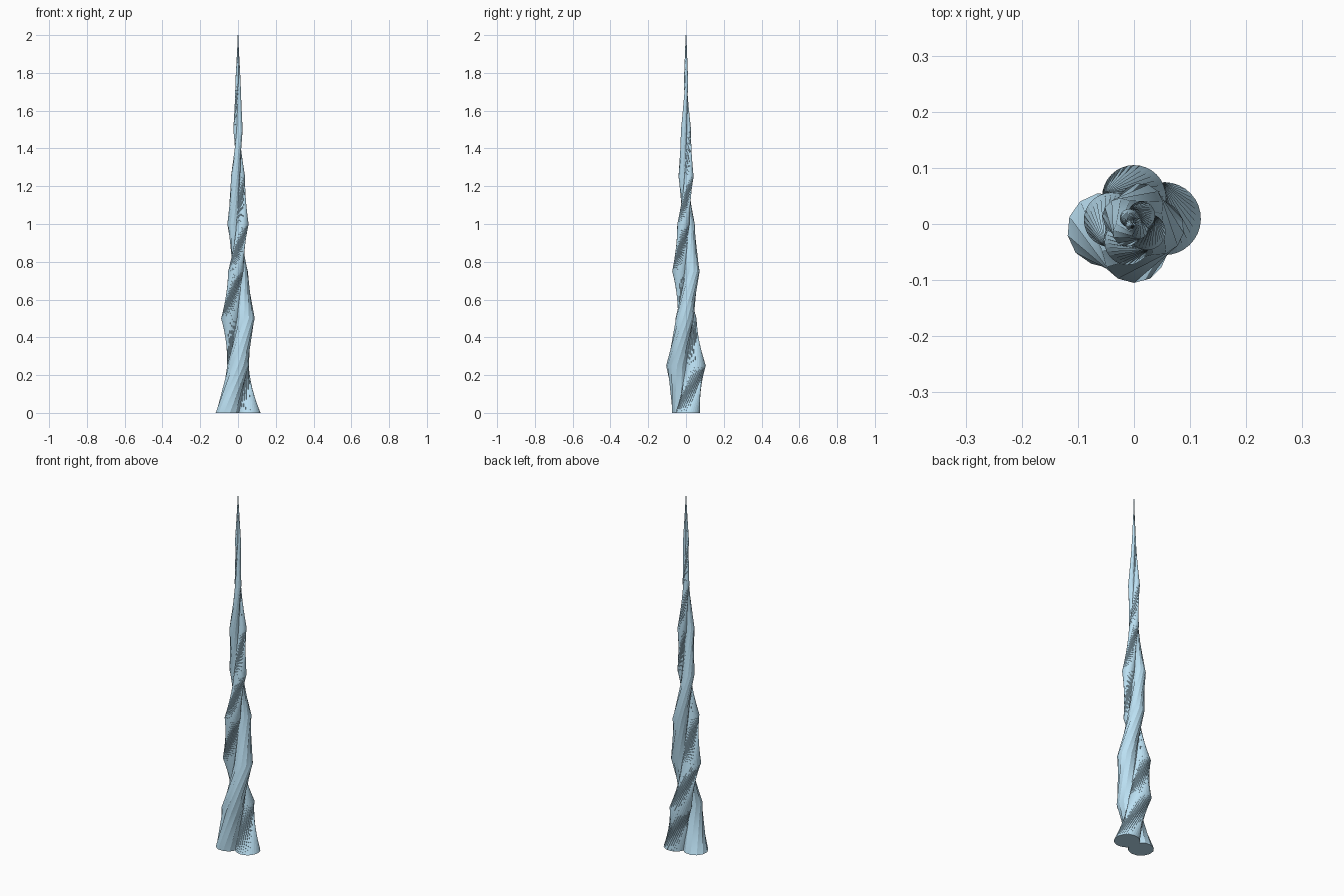
import bpy, bmesh, math

if "Cube" in bpy.data.objects:
    bpy.data.objects.remove(bpy.data.objects["Cube"])

HEIGHT, LEVELS = 2.0, 8
TWIST = math.radians(80)      # turn per level
START = math.radians(10)
OFFSET, RADIUS = 0.055, 0.065

blue = bpy.data.materials.new("pale_blue")
blue.diffuse_color = (0.5, 0.75, 0.9, 1)
blue.use_nodes = True
blue.node_tree.nodes["Principled BSDF"].inputs["Base Color"].default_value = blue.diffuse_color


def strand(name, phase, sides):
    """Round section set off the axis, twisted and tapered up to a point."""
    bm = bmesh.new()
    rings = []
    for i in range(LEVELS + 1):
        s = max(1 - i / LEVELS, 0.02)
        turn = START + phase + i * TWIST
        cx, cy = OFFSET * s * math.cos(turn), OFFSET * s * math.sin(turn)
        ring = []
        for k in range(sides):
            a = turn + 2 * math.pi * k / sides
            ring.append(bm.verts.new((cx + RADIUS * s * math.cos(a),
                                      cy + RADIUS * s * math.sin(a),
                                      HEIGHT * i / LEVELS)))
        rings.append(ring)
    for k in range(sides):
        n = (k + 1) % sides
        for lo, hi in zip(rings, rings[1:]):
            bm.faces.new((lo[k], lo[n], hi[k]))
            bm.faces.new((lo[n], hi[n], hi[k]))
    # flat base and tiny tip
    bm.faces.new(rings[0][::-1])
    bm.faces.new(rings[-1])
    mesh = bpy.data.meshes.new(name)
    bm.to_mesh(mesh)
    bm.free()
    mesh.materials.append(blue)
    obj = bpy.data.objects.new(name, mesh)
    bpy.context.collection.objects.link(obj)
    bpy.ops.object.select_all(action='DESELECT')
    obj.select_set(True)
    bpy.context.view_layer.objects.active = obj
    bpy.ops.object.shade_smooth_by_angle(angle=math.radians(60))


# Two strands wound round each other: one fine, one coarser
strand("horn_strand_right", 0, 32)
strand("horn_strand_left", math.pi, 12)
